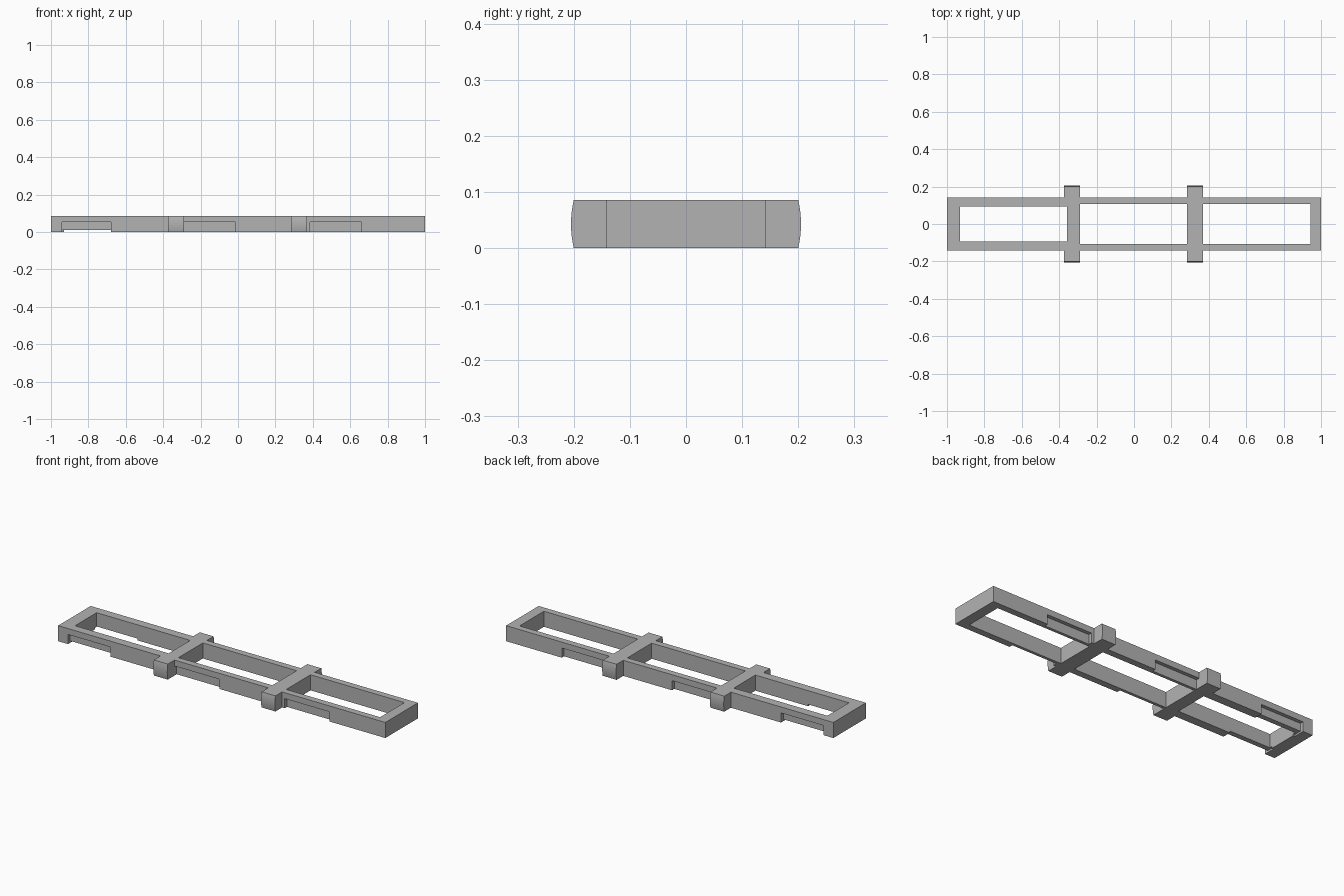
import bpy, bmesh

old = bpy.data.objects.get("Cube")
if old:
    bpy.data.objects.remove(old, do_unlink=True)

HEIGHT = 0.086
RAIL_OUT = 0.142

grey = bpy.data.materials.new("plain grey")
grey.use_nodes = True
colour = (0.45, 0.45, 0.45, 1)
grey.diffuse_color = colour
grey.node_tree.nodes["Principled BSDF"].inputs["Base Color"].default_value = colour


def prism(name, profile, x0, x1):
    """Extrude a (y, z) profile from x0 to x1."""
    bm = bmesh.new()
    face = bm.faces.new([bm.verts.new((x0, y, z)) for y, z in profile])
    out = bmesh.ops.extrude_face_region(bm, geom=[face])
    verts = [v for v in out["geom"] if isinstance(v, bmesh.types.BMVert)]
    bmesh.ops.translate(bm, vec=(x1 - x0, 0, 0), verts=verts)
    bmesh.ops.recalc_face_normals(bm, faces=bm.faces)
    mesh = bpy.data.meshes.new(name)
    bm.to_mesh(mesh)
    bm.free()
    mesh.materials.append(grey)
    obj = bpy.data.objects.new(name, mesh)
    bpy.context.collection.objects.link(obj)
    return obj


def box(name, x0, x1, y0, y1, z0, z1):
    return prism(name, [(y0, z0), (y1, z0), (y1, z1), (y0, z1)], x0, x1)


def combine(target, tool, operation):
    """Apply a boolean and discard the tool."""
    mod = target.modifiers.new("combine", "BOOLEAN")
    mod.operation = operation
    mod.solver = "EXACT"
    mod.object = tool
    bpy.ops.object.select_all(action="DESELECT")
    bpy.context.view_layer.objects.active = target
    target.select_set(True)
    bpy.ops.object.modifier_apply(modifier=mod.name)
    bpy.data.objects.remove(tool, do_unlink=True)


# Long body slab
frame = box("rail_frame", -1, 1, -RAIL_OUT, RAIL_OUT, 0, HEIGHT)

# Crossbars with gently bowed ends
steps = 8
bow = []
for i in range(steps + 1):
    t = i / steps
    bow.append((0.2 + 0.005 * (1 - (2 * t - 1) ** 2), HEIGHT * t))
outline = bow + [(-y, z) for y, z in reversed(bow)]
for x0, x1 in ((-0.374, -0.289), (0.284, 0.369)):
    combine(frame, prism("crossbar", outline, x0, x1), "UNION")

# Open bays between the rails
for x0, x1, half in ((-0.93, -0.358, 0.094),
                     (-0.289, 0.284, 0.106),
                     (0.369, 0.943, 0.106)):
    combine(frame, box("bay_cutter", x0, x1, -half, half, -0.1, 0.2), "DIFFERENCE")

# Shallow notches in the outer lower edge of both rails
for x0, x1 in ((-0.94, -0.68), (-0.289, -0.014), (0.385, 0.66)):
    for side in (-1, 1):
        y0, y1 = sorted((side * 0.122, side * 0.16))
        combine(frame, box("notch_cutter", x0, x1, y0, y1, -0.1, 0.053), "DIFFERENCE")

# Slight lift under the rails of the first bay
for side in (-1, 1):
    y0, y1 = sorted((side * 0.08, side * 0.16))
    combine(frame, box("lift_cutter", -0.94, -0.68, y0, y1, -0.1, 0.01), "DIFFERENCE")

# Smooth only the bowed ends
bpy.ops.object.select_all(action="DESELECT")
frame.select_set(True)
bpy.context.view_layer.objects.active = frame
bpy.ops.object.shade_smooth_by_angle()
